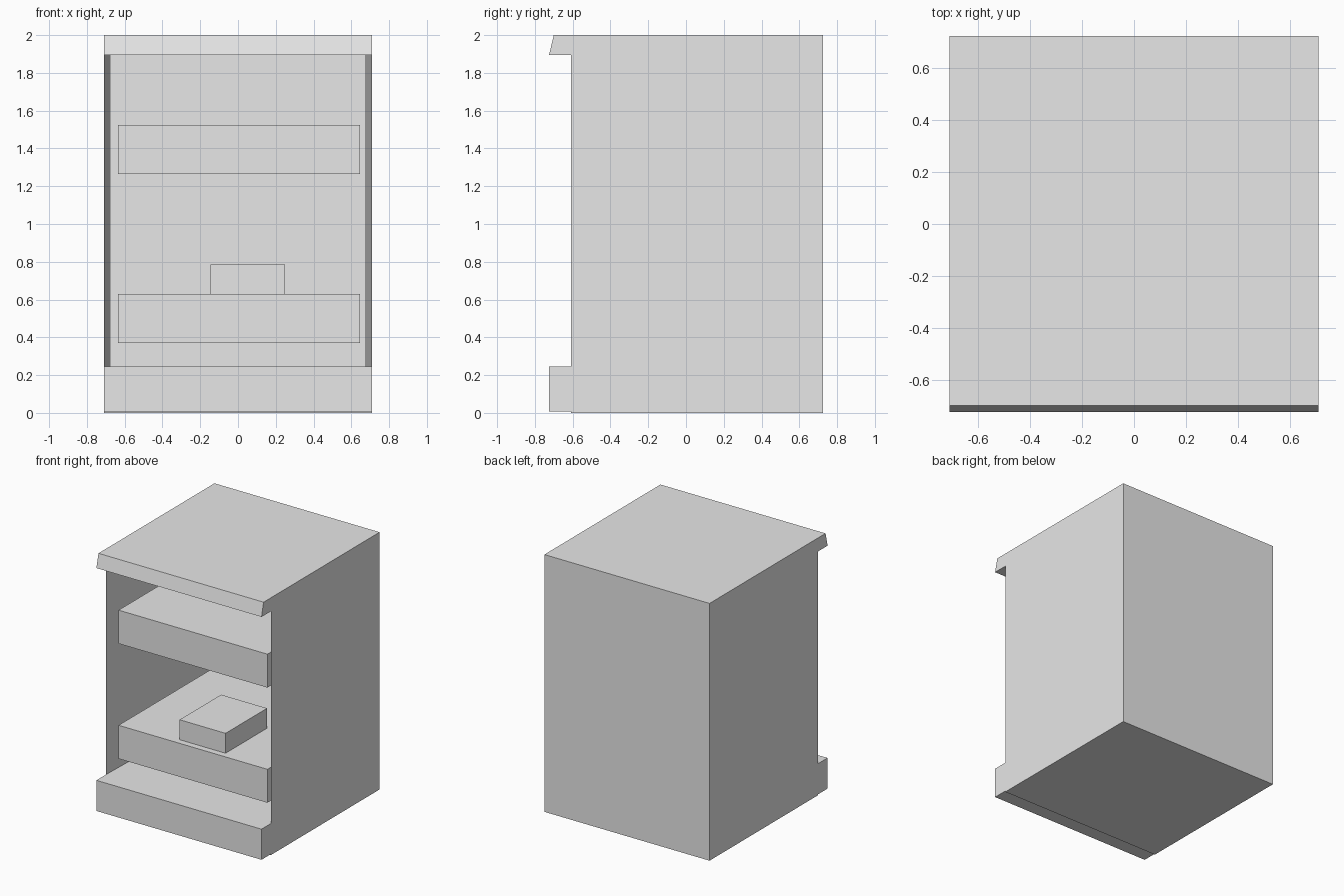
import bpy
import bmesh
from mathutils import Vector

cube = bpy.data.objects.get("Cube")
if cube:
    bpy.data.objects.remove(cube, do_unlink=True)

grey = bpy.data.materials.new("light grey")
grey.use_nodes = True
grey.diffuse_color = (0.8, 0.8, 0.8, 1)
grey.node_tree.nodes["Principled BSDF"].inputs["Base Color"].default_value = grey.diffuse_color


def prism(name, profile, axis, lo, hi):
    """Extrude a flat profile along x (profile is y, z) or z (profile is x, y)."""
    bm = bmesh.new()
    place = (lambda a, b: (lo, a, b)) if axis == "x" else (lambda a, b: (a, b, lo))
    face = bm.faces.new([bm.verts.new(place(a, b)) for a, b in profile])
    step = Vector((hi - lo, 0, 0)) if axis == "x" else Vector((0, 0, hi - lo))
    new = bmesh.ops.extrude_face_region(bm, geom=[face])["geom"]
    bmesh.ops.translate(bm, vec=step, verts=[v for v in new if isinstance(v, bmesh.types.BMVert)])
    bmesh.ops.recalc_face_normals(bm, faces=bm.faces)
    mesh = bpy.data.meshes.new(name)
    bm.to_mesh(mesh)
    bm.free()
    mesh.materials.append(grey)
    obj = bpy.data.objects.new(name, mesh)
    bpy.context.collection.objects.link(obj)
    return obj


def box(name, x, y, z):
    return prism(name, [(x[0], y[0]), (x[1], y[0]), (x[1], y[1]), (x[0], y[1])], "z", *z)


HALF, FRONT, WALL, BACK = 0.71, -0.725, -0.61, 0.725
INNER_BACK = 0.69
FLOOR, CEILING, TOP = 0.245, 1.895, 2.0

# Plinth, with its front lip raised slightly off the ground
prism("base", [(FRONT, 0.007), (WALL, 0.007), (WALL, 0), (BACK, 0),
               (BACK, FLOOR), (FRONT, FLOOR)], "x", -HALF, HALF)

# Canopy with a sloping front edge
prism("canopy", [(FRONT, CEILING), (BACK, CEILING), (BACK, TOP), (-0.7, TOP)],
      "x", -HALF, HALF)

# Side walls that taper to thin front edges, joined by the back panel
prism("side_and_back_walls", [(-HALF, WALL), (-HALF, BACK), (HALF, BACK), (HALF, WALL),
                              (0.672, INNER_BACK), (-0.674, INNER_BACK)],
      "z", FLOOR, CEILING)

# Two thick shelves
for name, bottom in (("lower_shelf", 0.37), ("upper_shelf", 1.265)):
    box(name, (-0.635, 0.645), (-0.56, INNER_BACK), (bottom, bottom + 0.26))

# Small block standing on the lower shelf
box("shelf_block", (-0.145, 0.25), (-0.51, 0), (0.63, 0.785))
